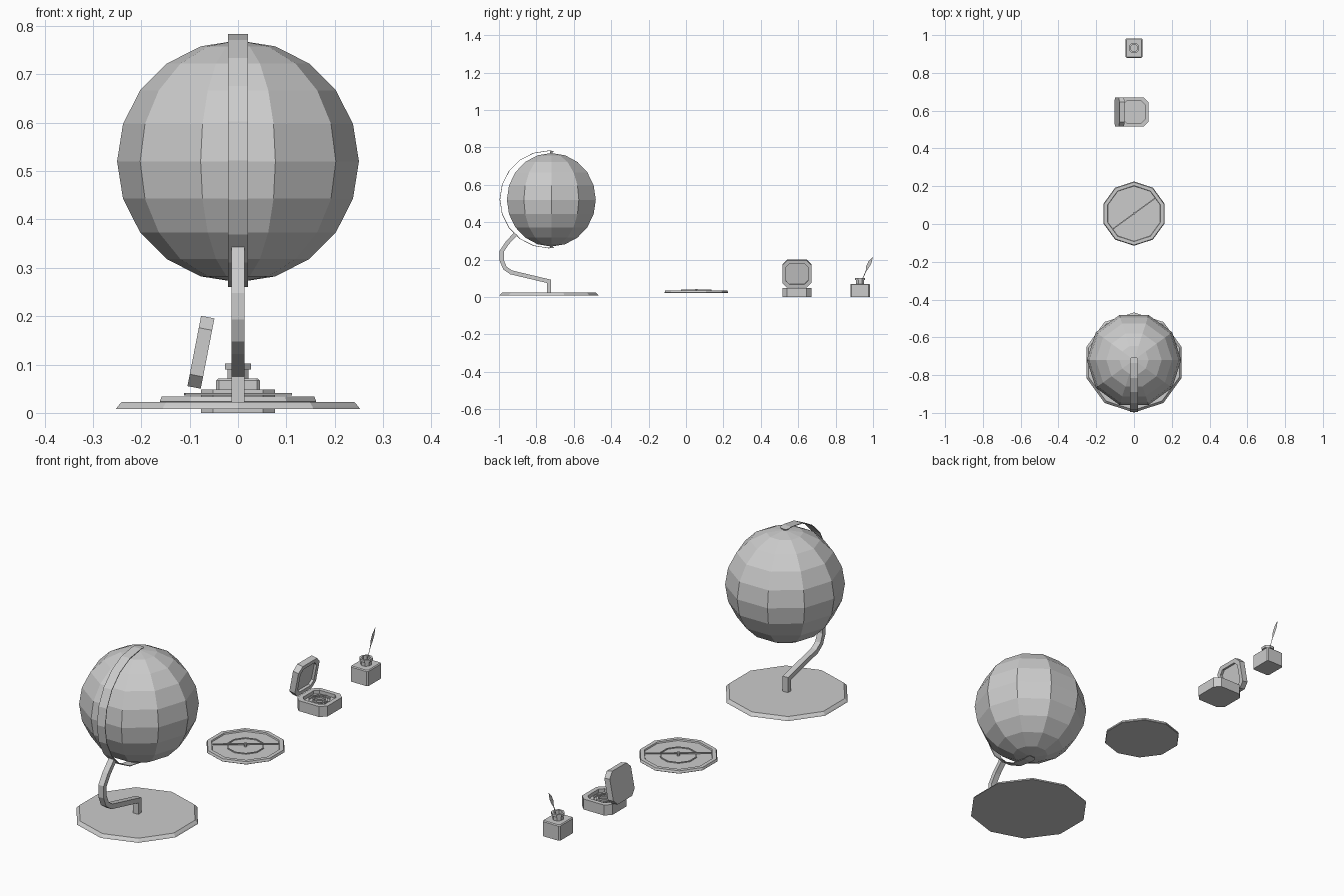
import bpy, bmesh
from math import sin, cos, pi, radians
from mathutils import Vector

if "Cube" in bpy.data.objects:
    bpy.data.objects.remove(bpy.data.objects["Cube"])


def finish(name, bm, loc=(0, 0, 0), rot=(0, 0, 0)):
    bmesh.ops.recalc_face_normals(bm, faces=bm.faces)
    me = bpy.data.meshes.new(name)
    bm.to_mesh(me)
    bm.free()
    ob = bpy.data.objects.new(name, me)
    ob.location, ob.rotation_euler = loc, rot
    bpy.context.collection.objects.link(ob)
    return ob


def ngon(r, n=10):
    return [(r * cos(pi / n + 2 * pi * i / n), r * sin(pi / n + 2 * pi * i / n)) for i in range(n)]


def chamfered(hx, hy, c, ox=0):
    return [(x + ox, y) for x, y in (
        (hx, -hy + c), (hx, hy - c), (hx - c, hy), (-hx + c, hy),
        (-hx, hy - c), (-hx, -hy + c), (-hx + c, -hy), (hx - c, -hy))]


def loft(name, sections, loc=(0, 0, 0), rot=(0, 0, 0), closed=False):
    """Skin a list of (outline, z); cap the ends, or join last to first."""
    bm = bmesh.new()
    rings = [[bm.verts.new((x, y, z)) for x, y in o] for o, z in sections]
    pairs = list(zip(rings, rings[1:])) + ([(rings[-1], rings[0])] if closed else [])
    for a, b in pairs:
        for i in range(len(a)):
            j = (i + 1) % len(a)
            bm.faces.new((a[i], a[j], b[j], b[i]))
    if not closed:
        bm.faces.new(rings[0])
        bm.faces.new(rings[-1])
    return finish(name, bm, loc, rot)


def ribbon(name, path, thick, half):
    """Sweep a rectangle along a path of (y, z) points; half may vary per point."""
    pts = [Vector(p) for p in path]
    bm = bmesh.new()
    rings = []
    for i, p in enumerate(pts):
        a = (p - pts[i - 1]).normalized() if i else None
        b = (pts[i + 1] - p).normalized() if i < len(pts) - 1 else None
        d = ((a or b) + (b or a)).normalized()
        k = thick / 2 / max(0.6, d.dot(a or b))
        n = Vector((-d.y, d.x)) * k
        w = half[i] if isinstance(half, list) else half
        rings.append([bm.verts.new((x, *(p + s * n))) for x, s in
                      ((-w, -1), (w, -1), (w, 1), (-w, 1))])
    for a, b in zip(rings, rings[1:]):
        for i in range(4):
            j = (i + 1) % 4
            bm.faces.new((a[i], a[j], b[j], b[i]))
    bm.faces.new(rings[0])
    bm.faces.new(rings[-1])
    return finish(name, bm)


# Globe
bm = bmesh.new()
bmesh.ops.create_uvsphere(bm, u_segments=10, v_segments=10, radius=0.25)
finish("globe", bm, (0, -0.72, 0.52), (0, 0, radians(18)))

# Half meridian band, with narrowed ends and pivot pins
arc = [(-0.735 + 0.26 * cos(radians(a)), 0.522 + 0.26 * sin(radians(a)))
       for a in range(90, 271, 18)]
arc = [(-0.705, 0.779), (-0.713, 0.78)] + arc + [(-0.713, 0.264), (-0.705, 0.265)]
ribbon("meridian_band", arc, 0.003, [0.012] + [0.021] * (len(arc) - 2) + [0.012])
for name, z in (("top_pivot", 0.767), ("bottom_pivot", 0.263)):
    loft(name, [(ngon(0.007, 6), 0), (ngon(0.007, 6), 0.012)], (0, -0.72, z))

# Globe stand: bent arm and base plate
ribbon("stand_arm", [(-0.91, 0.338), (-0.955, 0.29), (-0.985, 0.245), (-0.985, 0.195),
                     (-0.968, 0.155), (-0.935, 0.132), (-0.733, 0.084), (-0.733, 0.02)],
       0.022, 0.0135)
loft("stand_base", [(ngon(0.265), 0.008), (ngon(0.262), 0.013), (ngon(0.252), 0.023)],
     (0, -0.733, 0))

# Dial disc with a raised rim, an inner ring, centre pin and sighting bar
D = (0, 0.055, 0)
loft("dial_disc", [(ngon(0.168), 0.022), (ngon(0.17), 0.024), (ngon(0.166), 0.034),
                   (ngon(0.148), 0.034), (ngon(0.146), 0.028)], D)
loft("dial_ring", [(ngon(0.08), 0.027), (ngon(0.08), 0.032), (ngon(0.075), 0.032),
                   (ngon(0.075), 0.027)], D, closed=True)
loft("dial_pin", [(ngon(0.007, 8), 0.027), (ngon(0.007, 8), 0.043)], D)
loft("sighting_bar", [(chamfered(0.137, 0.003, 0.001), 0.036),
                      (chamfered(0.137, 0.003, 0.001), 0.041)], D, (0, 0, radians(36)))

# Compass box and its open lid
C = (0, 0.593, 0)
loft("compass_box", [(chamfered(0.077, 0.077, 0.025), 0), (chamfered(0.077, 0.077, 0.025), 0.048),
                     (chamfered(0.057, 0.057, 0.018), 0.048),
                     (chamfered(0.057, 0.057, 0.018), 0.032)], C)
loft("compass_lid", [(chamfered(0.074, 0.077, 0.025, 0.074), 0.028),
                     (chamfered(0.074, 0.077, 0.025, 0.074), 0),
                     (chamfered(0.056, 0.058, 0.018, 0.074), 0),
                     (chamfered(0.056, 0.058, 0.018, 0.074), 0.012)],
     (-0.077, C[1], 0.05), (0, radians(-79), 0))
for name, r in (("compass_outer_ring", 0.05), ("compass_inner_ring", 0.034)):
    loft(name, [(ngon(r), 0.031), (ngon(r), 0.038), (ngon(r - 0.007), 0.038),
                (ngon(r - 0.007), 0.031)], C, closed=True)
needle = [(0.026, 0), (0, 0.006), (-0.026, 0), (0, -0.006)]
loft("compass_needle", [(needle, 0.033), (needle, 0.037)], C, (0, 0, radians(35)))

# Inkwell: square bottle with neck, lip and an open mouth
I = (0, 0.931, 0)
loft("ink_bottle", [(chamfered(0.045, 0.052, 0.006), 0), (chamfered(0.045, 0.052, 0.006), 0.067),
                    (chamfered(0.041, 0.048, 0.006), 0.071)], I)
loft("ink_neck", [(ngon(0.023, 8), 0.068), (ngon(0.023, 8), 0.09), (ngon(0.029, 8), 0.09),
                  (ngon(0.029, 8), 0.102), (ngon(0.019, 8), 0.102), (ngon(0.019, 8), 0.08)], I)

# Quill: flat feather standing in the bottle
feather = [(0.936, 0.075), (0.965, 0.14), (0.977, 0.155), (0.992, 0.182), (0.999, 0.215),
           (0.976, 0.192), (0.963, 0.165), (0.961, 0.142), (0.934, 0.077)]
bm = bmesh.new()
bm.faces.new([bm.verts.new((0, y, z)) for y, z in feather])
finish("quill", bm)
